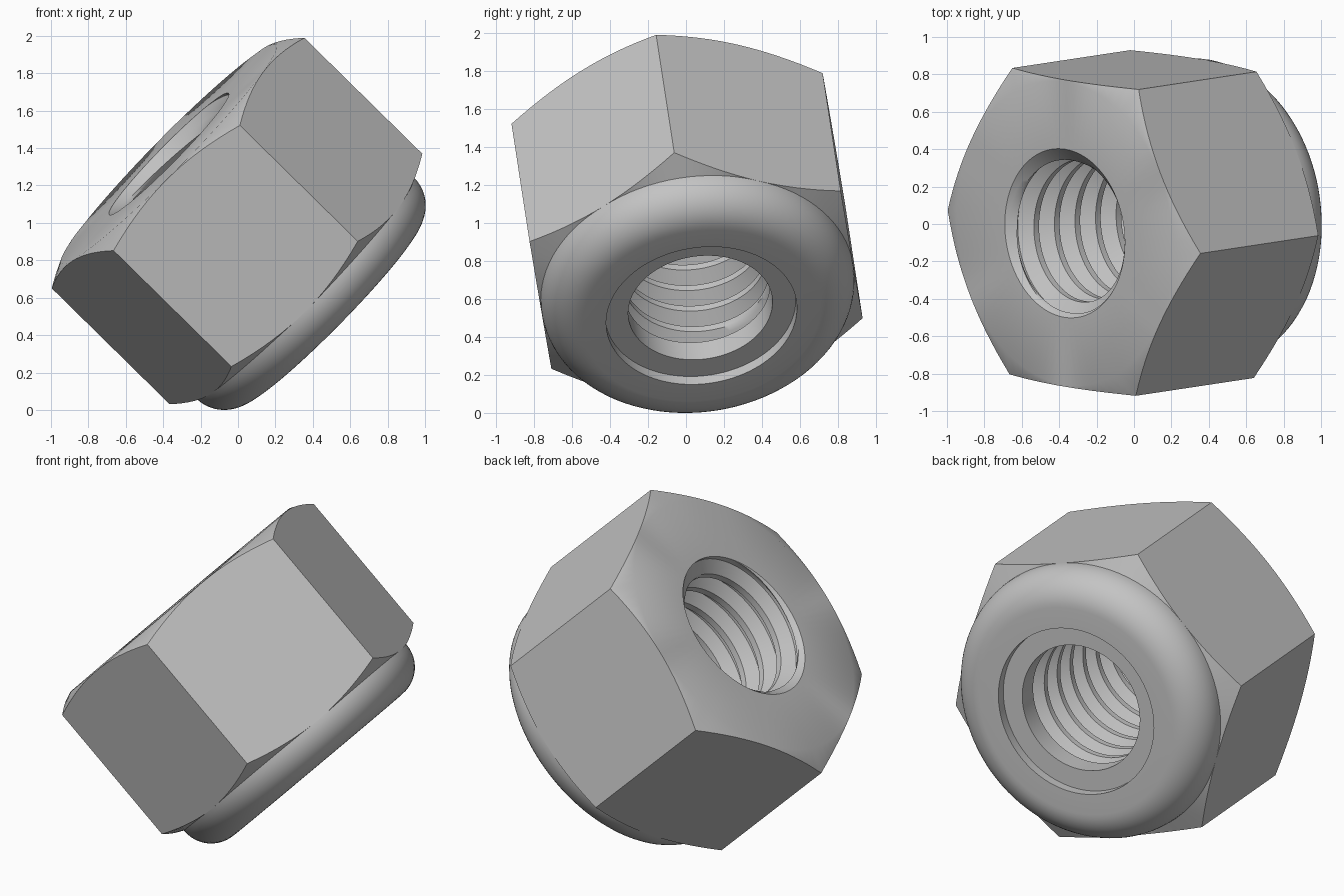
import bpy, bmesh, math
from mathutils import Matrix, Vector

if "Cube" in bpy.data.objects:
    bpy.data.objects.remove(bpy.data.objects["Cube"], do_unlink=True)

# One plain steel colour
steel = bpy.data.materials.new("steel_grey")
steel.use_nodes = True
colour = (0.55, 0.55, 0.55, 1)
steel.diffuse_color = colour
steel.node_tree.nodes["Principled BSDF"].inputs["Base Color"].default_value = colour

# Tilted frame: origin at the lower hexagon corners, local z along the bore
axis = Vector((-0.709, -0.107, 0.697)).normalized()
to_corner = Vector((0.705, -0.12, 0.699))
to_corner = (to_corner - axis * to_corner.dot(axis)).normalized()
side = axis.cross(to_corner)
frame = Matrix((to_corner, side, axis)).transposed().to_4x4()
frame.translation = (0.31, 0.053, 0.70)

SEGMENTS = 96
CORNER_R = 0.958
FLAT_R = CORNER_R * math.cos(math.pi / 6)
HEIGHT = 0.889            # between corner points
CROWN = 0.07              # rise of the end faces above the corners
TOP = HEIGHT + CROWN
CREST_R, ROOT_R = 0.382, 0.455
PITCH = 0.155
THREAD_LOW = -0.08


def surface(name, rows):
    """Sweep rows around the bore; each row maps an angle to (radius, height)."""
    bm = bmesh.new()
    grid = []
    for row in rows:
        ring = []
        for j in range(SEGMENTS + 1):
            a = math.tau * j / SEGMENTS
            r, z = row(a)
            ring.append(bm.verts.new((r * math.cos(a), r * math.sin(a), z)))
        grid.append(ring)
    for low, high in zip(grid, grid[1:]):
        for j in range(SEGMENTS):
            bm.faces.new((low[j], high[j], high[j + 1], low[j + 1]))
    bmesh.ops.remove_doubles(bm, verts=bm.verts, dist=0.0002)
    mesh = bpy.data.meshes.new(name)
    bm.to_mesh(mesh)
    bm.free()
    mesh.materials.append(steel)
    obj = bpy.data.objects.new(name, mesh)
    obj.matrix_world = frame
    bpy.context.collection.objects.link(obj)
    return obj


def circle(r, z):
    return lambda a: (r, z)


def hex_radius(a):
    return FLAT_R / math.cos(a % (math.pi / 3) - math.pi / 6)


def chamfer_rise(a):
    return CROWN * (CORNER_R - hex_radius(a)) / (CORNER_R - FLAT_R)


# Hexagon with conically chamfered ends
body = surface("hex_body", [
    circle(ROOT_R, TOP),
    circle(FLAT_R - 0.01, TOP),
    lambda a: (hex_radius(a), HEIGHT + chamfer_rise(a)),
    lambda a: (hex_radius(a), -chamfer_rise(a)),
    circle(FLAT_R - 0.01, -CROWN),
])

# Rounded locking collar with a short inner lip
ROUND = 0.2
profile = [(FLAT_R, -CROWN + 0.01)]
for i in range(13):
    t = math.pi / 2 * i / 12
    profile.append((FLAT_R - ROUND + ROUND * math.cos(t), -0.07 - ROUND * math.sin(t)))
profile += [(0.505, -0.27), (0.505, -0.21)]
collar = surface("locking_collar", [circle(*p) for p in profile])

# Recessed locking insert
insert = surface("locking_insert", [circle(*p) for p in (
    (0.505, -0.21), (CREST_R, -0.21), (CREST_R, THREAD_LOW), (ROOT_R, THREAD_LOW))])


# Helical thread, countersunk at both ends
def thread_radius(f):
    if f <= 0.25:
        depth = 0
    elif f < 0.5625:
        depth = (f - 0.25) / 0.3125
    elif f <= 0.6875:
        depth = 1
    else:
        depth = (1 - f) / 0.3125
    return CREST_R + (ROOT_R - CREST_R) * depth


def thread_row(turn, f):
    def row(a):
        z = THREAD_LOW + PITCH * (turn + f + a / math.tau)
        z = min(max(z, THREAD_LOW), TOP)
        sink = ROOT_R - min(TOP - z, z - THREAD_LOW)
        return max(thread_radius(f), sink), z
    return row


turns = math.ceil((TOP - THREAD_LOW) / PITCH)
steps = (0, 0.125, 0.25, 0.35, 0.45, 0.5625, 0.6875, 0.79, 0.89)
thread = surface("bore_thread", [
    thread_row(k, f) for k in range(-2, turns + 1) for f in steps])

# Smooth curves, crisp corners
bpy.ops.object.select_all(action='DESELECT')
for obj in (body, collar, insert, thread):
    obj.select_set(True)
bpy.context.view_layer.objects.active = body
bpy.ops.object.shade_smooth_by_angle(angle=math.radians(40))
